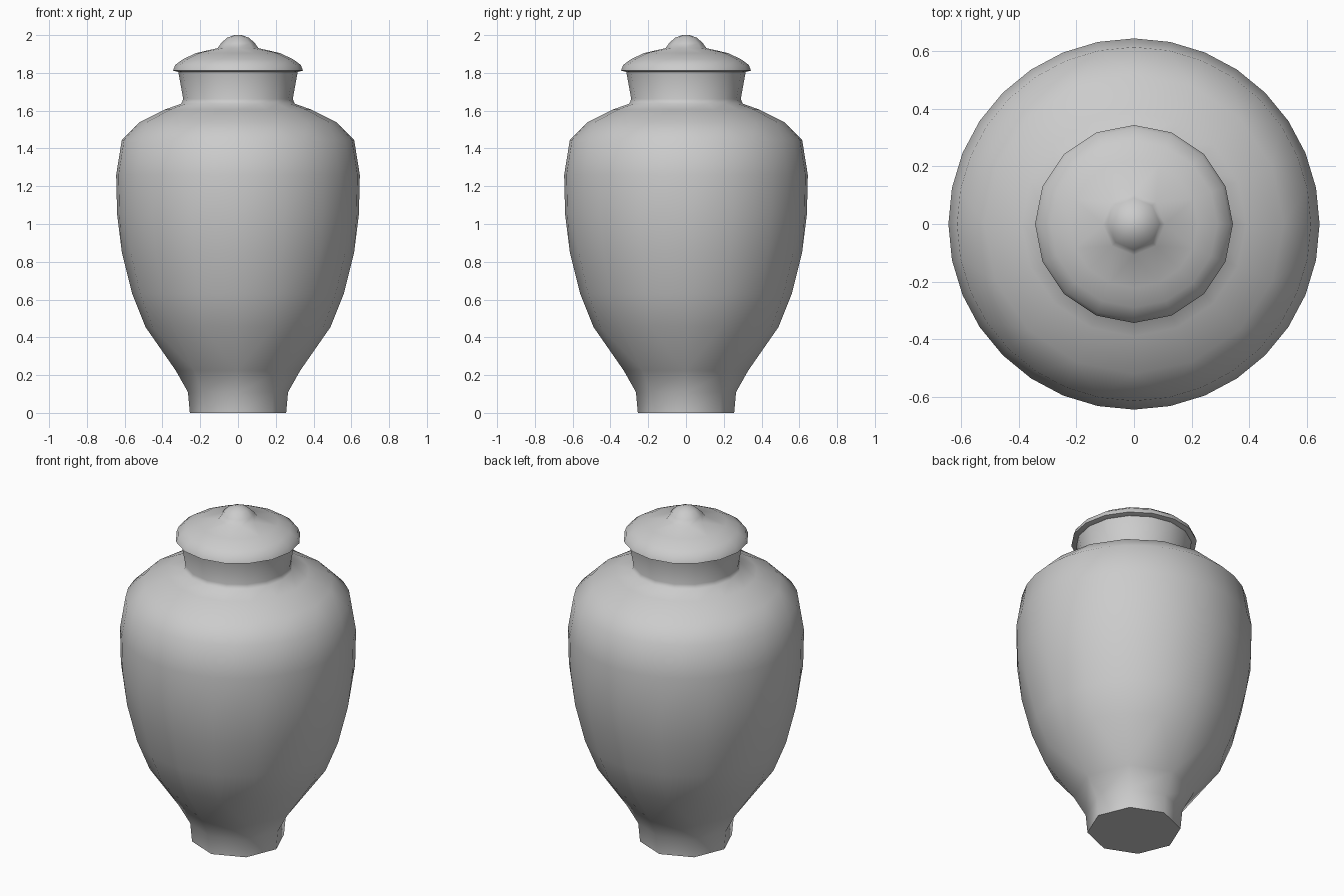
import bpy, bmesh, math

cube = bpy.data.objects.get("Cube")
if cube:
    bpy.data.objects.remove(cube, do_unlink=True)

# One plain grey glaze
GREY = (0.6, 0.6, 0.6, 1)
glaze = bpy.data.materials.new("grey_glaze")
glaze.use_nodes = True
glaze.diffuse_color = GREY
glaze.node_tree.nodes["Principled BSDF"].inputs["Base Color"].default_value = GREY


def add_ring(bm, radius, z, sides):
    step = math.tau / sides
    return [bm.verts.new((radius * math.cos(i * step), radius * math.sin(i * step), z))
            for i in range(sides)]


def bridge(bm, a, b):
    """Join two rings; one may have twice as many sides as the other."""
    if len(a) == len(b):
        for i in range(len(a)):
            j = (i + 1) % len(a)
            bm.faces.new((a[i], a[j], b[j], b[i]))
        return
    few, many = sorted((a, b), key=len)
    for i in range(len(few)):
        j = (i + 1) % len(few)
        left, mid, right = many[2 * i], many[2 * i + 1], many[2 * j]
        for face in ((few[i], mid, left), (few[i], few[j], mid), (few[j], right, mid)):
            bm.faces.new(face)


def turned_part(name, profile):
    """Turn a list of (radius, height, sides) into a closed solid."""
    bm = bmesh.new()
    rings = [add_ring(bm, *point) for point in profile]
    for lower, upper in zip(rings, rings[1:]):
        bridge(bm, lower, upper)
    bm.faces.new(rings[0][::-1])
    bm.faces.new(rings[-1])
    bmesh.ops.recalc_face_normals(bm, faces=bm.faces[:])
    mesh = bpy.data.meshes.new(name)
    bm.to_mesh(mesh)
    bm.free()
    mesh.materials.append(glaze)
    obj = bpy.data.objects.new(name, mesh)
    bpy.context.collection.objects.link(obj)
    bpy.ops.object.select_all(action='DESELECT')
    obj.select_set(True)
    bpy.context.view_layer.objects.active = obj
    bpy.ops.object.shade_smooth_by_angle(angle=math.radians(65))
    return obj


# Jar: foot, belly, shoulder and flared neck
turned_part("jar_body", [
    (0.255, 0, 8), (0.265, 0.11, 8), (0.33, 0.225, 8),
    (0.49, 0.455, 16), (0.56, 0.63, 16), (0.615, 0.85, 16),
    (0.64, 1.05, 32), (0.645, 1.26, 32), (0.615, 1.445, 32),
    (0.52, 1.54, 16), (0.39, 1.605, 16), (0.3, 1.637, 16),
    (0.29, 1.662, 16), (0.316, 1.805, 16),
])

# Lid: overhanging rim, low dome and knob
turned_part("lid", [
    (0.31, 1.803, 16), (0.344, 1.812, 16), (0.333, 1.842, 16),
    (0.29, 1.873, 16), (0.222, 1.905, 16), (0.108, 1.931, 8),
    (0.09, 1.957, 8), (0.058, 1.986, 8), (0.02, 2, 8),
])
